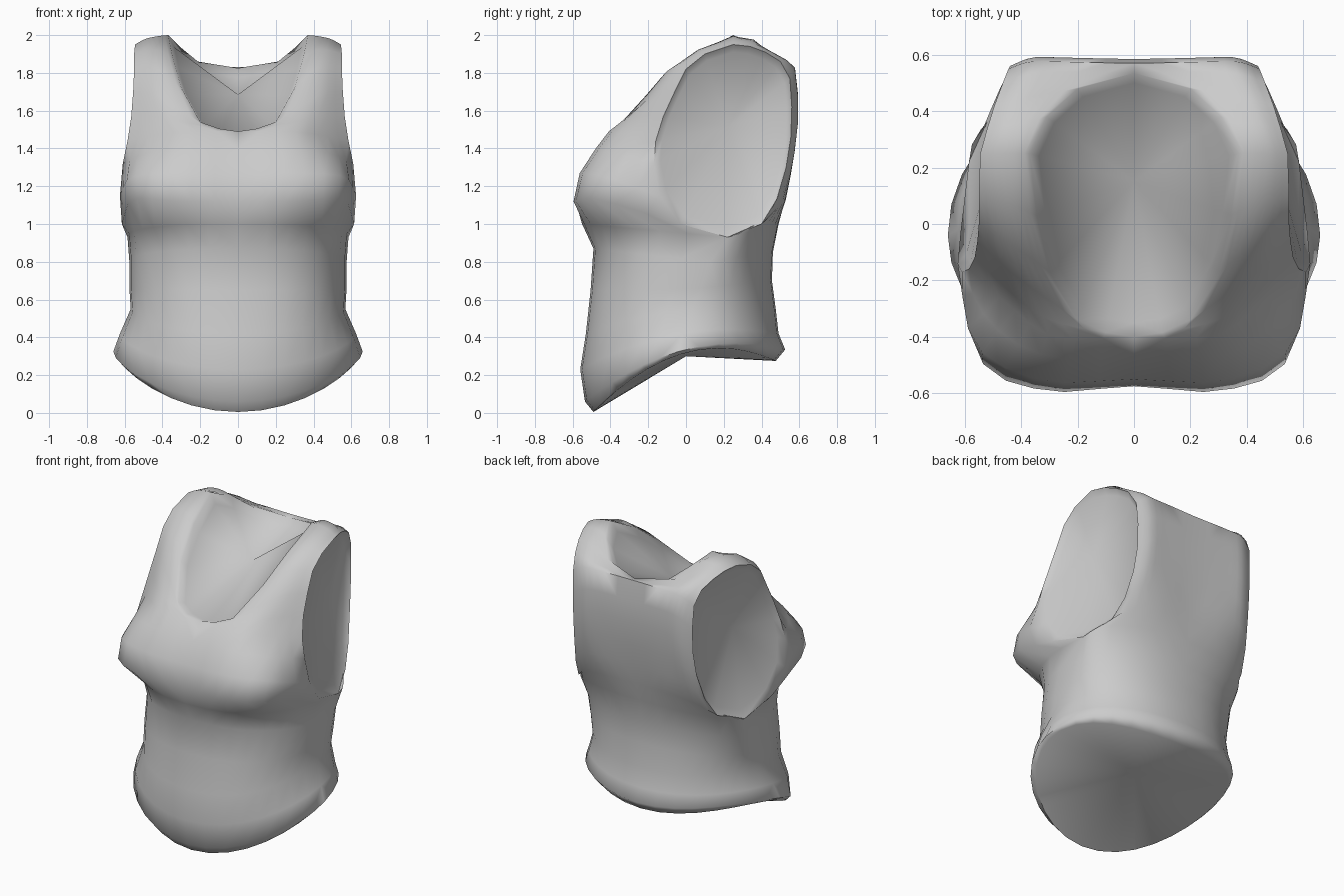
import bpy, bmesh
from math import sin, cos, pi
from mathutils import Vector

if "Cube" in bpy.data.objects:
    bpy.data.objects.remove(bpy.data.objects["Cube"])

SEG = 8  # segments from centre line to side, per half panel

# Lower body rings: half width, front y, back y, seam y, front z, side z, back z, roundness
RINGS = [
    (.64, -.49, .475, -.03, .005, .31, .275, 2.0),
    (.66, -.535, .525, -.04, .06, .325, .335, 2.0),
    (.625, -.56, .49, -.02, .23, .42, .42, 2.1),
    (.568, -.53, .475, .03, .42, .55, .55, 2.3),
    (.575, -.505, .455, .08, .65, .66, .70, 2.4),
    (.575, -.49, .46, .13, .87, .80, .85, 2.4),
    (.585, -.55, .49, .22, 1.0, .93, 1.0, 2.5),
]
# Rows above the underarm: centre / neck edge first, armhole edge last
SHOULDER = [(.37, .25, 2.0), (.42, .25, 1.995), (.49, .25, 1.98), (.545, .25, 1.95)]
FRONT = [
    [(0, -.575, 1.12), (.32, -.59, 1.12), (.555, -.465, 1.13), (.615, -.03, 1.0)],
    [(0, -.55, 1.26), (.32, -.555, 1.27), (.56, -.43, 1.25), (.625, -.14, 1.15)],
    [(0, -.47, 1.39), (.3, -.47, 1.40), (.5, -.36, 1.37), (.61, -.17, 1.32)],
    [(0, -.40, 1.49), (.28, -.40, 1.49), (.44, -.29, 1.47), (.585, -.16, 1.44)],
    [(.1, -.385, 1.505), (.3, -.34, 1.54), (.44, -.24, 1.57), (.565, -.12, 1.57)],
    [(.2, -.34, 1.54), (.33, -.25, 1.62), (.45, -.16, 1.69), (.555, -.06, 1.70)],
    [(.3, -.17, 1.72), (.38, -.11, 1.80), (.46, -.06, 1.83), (.55, 0, 1.82)],
    [(.345, .03, 1.88), (.41, .06, 1.92), (.48, .08, 1.92), (.55, .1, 1.90)],
    SHOULDER,
]
BACK = [
    [(0, .52, 1.12), (.25, .525, 1.12), (.41, .48, 1.08), (.51, .40, 1.0)],
    [(0, .545, 1.26), (.25, .555, 1.26), (.39, .535, 1.22), (.475, .48, 1.13)],
    [(0, .57, 1.40), (.25, .575, 1.40), (.37, .57, 1.36), (.45, .53, 1.30)],
    [(0, .585, 1.56), (.25, .59, 1.56), (.36, .59, 1.52), (.44, .555, 1.46)],
    [(0, .585, 1.70), (.25, .59, 1.70), (.36, .59, 1.68), (.44, .56, 1.62)],
    [(0, .57, 1.83), (.25, .575, 1.83), (.37, .575, 1.82), (.445, .55, 1.77)],
    [(0, .535, 1.825), (.25, .54, 1.845), (.38, .53, 1.87), (.465, .50, 1.86)],
    [(.2, .48, 1.85), (.32, .46, 1.89), (.42, .44, 1.92), (.495, .42, 1.91)],
    [(.31, .38, 1.94), (.38, .36, 1.975), (.46, .35, 1.97), (.52, .34, 1.94)],
    SHOULDER,
]


def ring_row(ring, back):
    hw, yf, yb, ys, zf, zs, zb, n = ring
    ye, ze = (yb, zb) if back else (yf, zf)
    if back:
        n = min(n, 2.2)
    row = []
    for i in range(SEG + 1):
        t = pi / 2 * i / SEG
        s, c = max(sin(t), 0) ** (2 / n), (0 if i == SEG else cos(t) ** (2 / n))
        y, z = ys + (ye - ys) * c, zs + (ze - zs) * c
        if zf < .6:  # curved hem: parabola through front, side and back heights
            z = (zf * (y - ys) * (y - yb) / ((yf - ys) * (yf - yb))
                 + zs * (y - yf) * (y - yb) / ((ys - yf) * (ys - yb))
                 + zb * (y - yf) * (y - ys) / ((yb - yf) * (yb - ys)))
        row.append(Vector((hw * s, y, z)))
    return row


def spline_row(points):
    # Smooth curve through the four control points
    p = [Vector(q) for q in points]
    first = p[1] * 1
    if points[0][0] == 0:
        first.x = -first.x      # symmetric across the centre line
    else:
        first = 2 * p[0] - p[1]
    p = [first] + p + [2 * p[-1] - p[-2]]
    row = []
    for i in range(SEG + 1):
        u = 3 * i / SEG
        k = min(int(u), 2)
        t = u - k
        a, b, c, d = p[k:k + 4]
        row.append(.5 * (2 * b + (c - a) * t + (2 * a - 5 * b + 4 * c - d) * t * t
                         + (3 * b - a - 3 * c + d) * t ** 3))
    return row


def add_panel(bm, rows, sx):
    grid = [[bm.verts.new((v.x * sx, v.y, v.z)) for v in row] for row in rows]
    for r0, r1 in zip(grid, grid[1:]):
        for j in range(SEG):
            bm.faces.new((r0[j], r0[j + 1], r1[j + 1], r1[j]))


def close_hole(bm, loop):
    # Turned-in lip (neck and armholes), then a fan to one centre point
    verts = {v for e in loop for v in e.verts}
    mid = sum((v.co for v in verts), Vector()) / len(verts)
    inner = {v: v for v in verts}
    if abs(mid.x) < .1 and mid.z < 1:
        mid = Vector((0, 0, .30))
    else:
        neck = abs(mid.x) < .1
        if neck:
            mid = Vector((0, .15, 1.685))
        else:
            mid.x *= .95
        for v in verts:
            co = v.co.lerp(mid, .09)
            if neck:
                co.z = v.co.z - .015 - .05 * max(0, v.co.z - 1.5) / .5
            else:
                co.x = v.co.x - .03 * (1 if mid.x > 0 else -1)
            inner[v] = bm.verts.new(co)
        for e in loop:
            a, b = e.verts
            bm.faces.new((a, b, inner[b], inner[a]))
    centre = bm.verts.new(mid)
    for e in loop:
        bm.faces.new((inner[e.verts[0]], inner[e.verts[1]], centre))


# Front and back panels, mirrored and sewn together
bm = bmesh.new()
for sx in (1, -1):
    for rows, back in ((FRONT, False), (BACK, True)):
        add_panel(bm, [ring_row(r, back) for r in RINGS] + [spline_row(r) for r in rows], sx)
bmesh.ops.remove_doubles(bm, verts=bm.verts, dist=.0005)

# Hem, neck and armholes
open_edges = {e for e in bm.edges if e.is_boundary}
loops = []
while open_edges:
    loop, stack = [], [open_edges.pop()]
    while stack:
        e = stack.pop()
        loop.append(e)
        for o in [o for v in e.verts for o in v.link_edges]:
            if o in open_edges:
                open_edges.remove(o)
                stack.append(o)
    loops.append(loop)
for loop in loops:
    close_hole(bm, loop)
bmesh.ops.recalc_face_normals(bm, faces=bm.faces)

mesh = bpy.data.meshes.new("tank_top")
bm.to_mesh(mesh)
bm.free()
top = bpy.data.objects.new("tank_top", mesh)
bpy.context.collection.objects.link(top)
bpy.context.view_layer.objects.active = top
top.select_set(True)
bpy.ops.object.shade_smooth_by_angle(angle=1.2)
